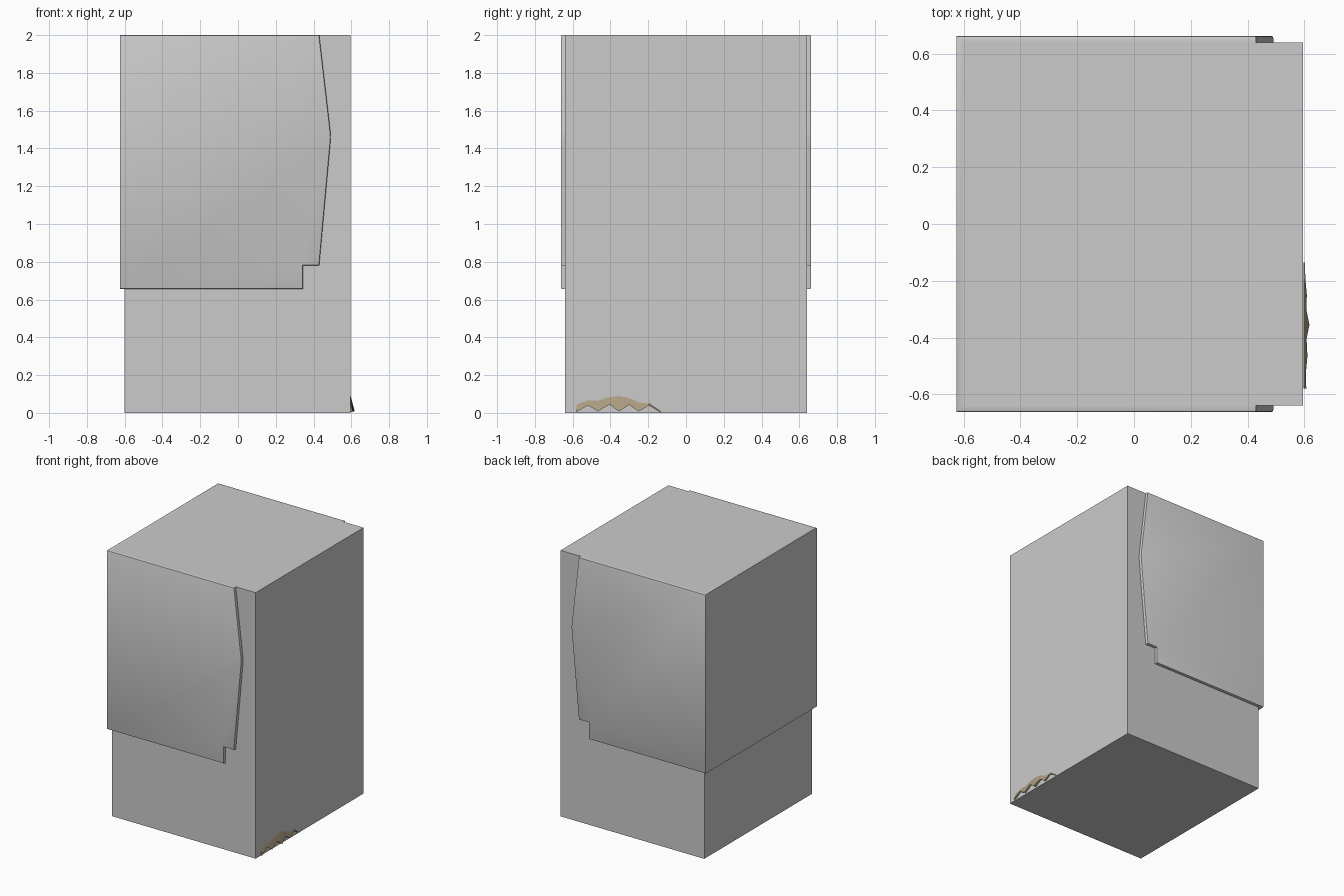
import bpy, bmesh

if "Cube" in bpy.data.objects:
    bpy.data.objects.remove(bpy.data.objects["Cube"])


def finish(name, bm, angle=0.7):
    bmesh.ops.recalc_face_normals(bm, faces=bm.faces)
    mesh = bpy.data.meshes.new(name)
    bm.to_mesh(mesh)
    bm.free()
    obj = bpy.data.objects.new(name, mesh)
    bpy.context.collection.objects.link(obj)
    smooth(obj, angle)
    return obj


def smooth(obj, angle):
    bpy.ops.object.select_all(action='DESELECT')
    obj.select_set(True)
    bpy.context.view_layer.objects.active = obj
    bpy.ops.object.shade_smooth_by_angle(angle=angle)


def box(name, lo, hi):
    bm = bmesh.new()
    bmesh.ops.create_cube(bm, size=1)
    for v in bm.verts:
        v.co = [a + (b - a) * (c + 0.5) for a, b, c in zip(lo, hi, v.co)]
    return finish(name, bm)


# Inner block
box("body", (-0.6, -0.64, 0), (0.595, 0.64, 2))

# Wraparound cover: stepped side outline extruded across the full width
OUT = 0.663
profile = [(-0.625, 0.655), (0.345, 0.655), (0.345, 0.78), (0.43, 0.78),
           (0.488, 1.42), (0.491, 1.46), (0.488, 1.50), (0.43, 2), (-0.625, 2)]
bm = bmesh.new()
face = bm.faces.new([bm.verts.new((x, -OUT, z)) for x, z in profile])
ext = bmesh.ops.extrude_face_region(bm, geom=[face])
for v in ext["geom"]:
    if isinstance(v, bmesh.types.BMVert):
        v.co.y = OUT
bmesh.ops.recalc_face_normals(bm, faces=bm.faces)
# Round the panel rims, leaving the rear corners crisp
rims = [e for e in bm.edges if e.verts[0].co.y * e.verts[1].co.y > 0
        and max(v.co.x for v in e.verts) > -0.62]
bmesh.ops.bevel(bm, geom=rims, offset=0.008, segments=2, profile=0.5, affect='EDGES')
cover = finish("cover", bm)

# Hollow the cover so it fits around the block
cutter = box("cover_cutter", (-0.6, -0.64, -0.5), (0.8, 0.64, 2.5))
cutter.hide_render = True
mod = cover.modifiers.new("hollow", 'BOOLEAN')
mod.operation = 'DIFFERENCE'
mod.solver = 'EXACT'
mod.object = cutter
bpy.context.view_layer.objects.active = cover
bpy.ops.object.modifier_apply(modifier=mod.name)
bpy.data.objects.remove(cutter)
smooth(cover, 0.7)

# Ragged tan scrap at the base: y, upper z, lower z, lower-edge x
scrap = [(-0.58, 0.045, 0.004, 0.607), (-0.52, 0.065, 0.040, 0.606),
         (-0.465, 0.065, 0.008, 0.611), (-0.405, 0.084, 0.045, 0.608),
         (-0.355, 0.089, 0.008, 0.618), (-0.30, 0.078, 0.042, 0.607),
         (-0.25, 0.055, 0.008, 0.609), (-0.195, 0.050, 0.040, 0.604),
         (-0.135, 0.008, 0.004, 0.602)]
bm = bmesh.new()
rows = [(bm.verts.new((0.5965, y, up)), bm.verts.new((x, y, low)),
         bm.verts.new((0.5965, y, low))) for y, up, low, x in scrap]
for a, b in zip(rows, rows[1:]):
    for i in range(3):
        j = (i + 1) % 3
        bm.faces.new((a[i], a[j], b[j], b[i]))
bm.faces.new(rows[0])
bm.faces.new(rows[-1])
ragged = finish("ragged_scrap", bm, 0.6)
tan = bpy.data.materials.new("tan")
tan.diffuse_color = (0.42, 0.34, 0.22, 1)
tan.use_nodes = True
tan.node_tree.nodes["Principled BSDF"].inputs["Base Color"].default_value = tan.diffuse_color
ragged.data.materials.append(tan)
